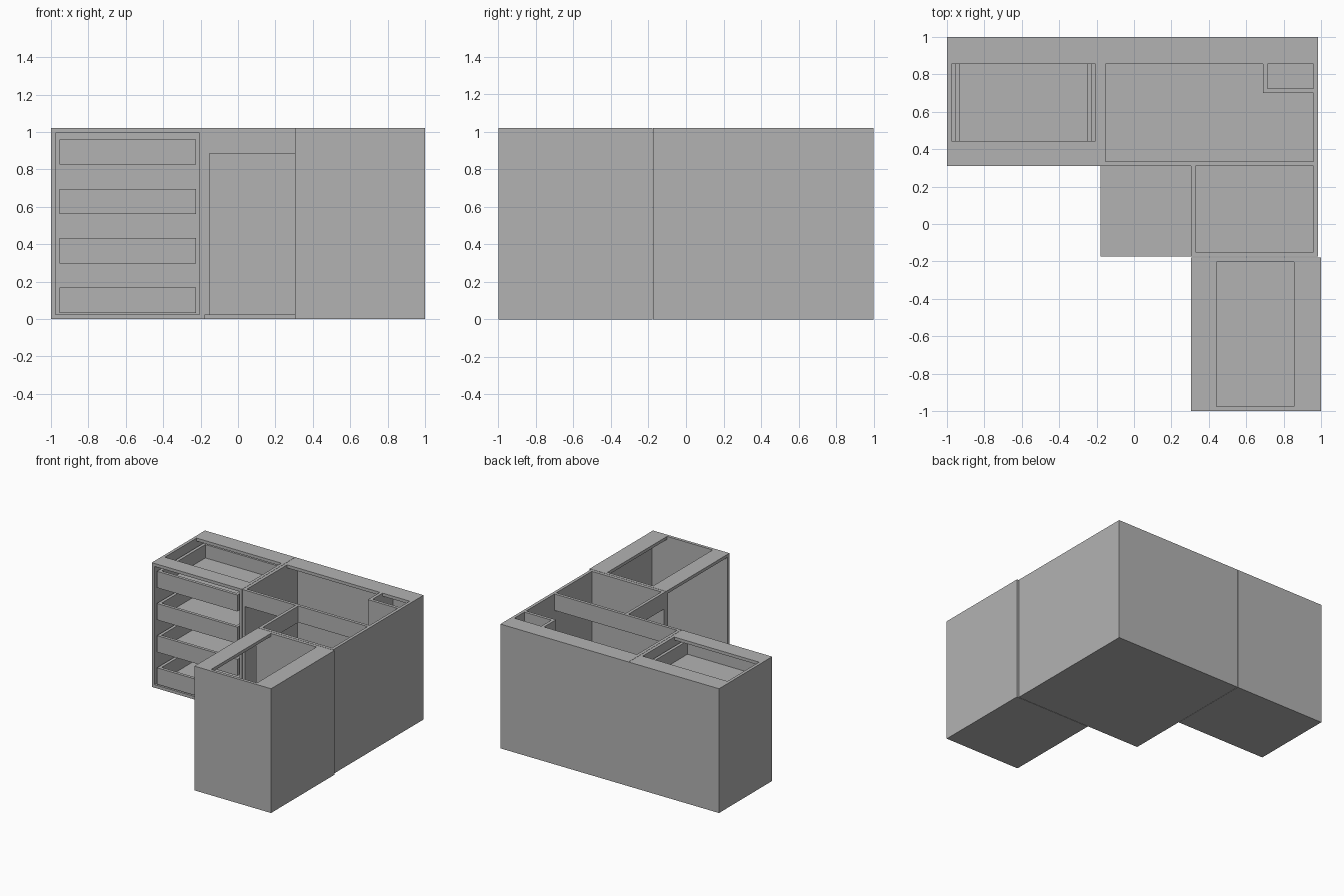
import bpy

if "Cube" in bpy.data.objects:
    bpy.data.objects.remove(bpy.data.objects["Cube"], do_unlink=True)

grey = bpy.data.materials.new("cabinet_grey")
grey.use_nodes = True
colour = (0.45, 0.45, 0.45, 1)
grey.diffuse_color = colour
grey.node_tree.nodes["Principled BSDF"].inputs["Base Color"].default_value = colour

T = 0.025       # board thickness
B = 0.01        # back panel thickness
H = 1.02        # cabinet height
R = 0.135       # rail width


def board(name, x, y, z):
    """Flat board spanning the three (low, high) ranges."""
    bpy.ops.mesh.primitive_cube_add(size=1, location=[sum(r) / 2 for r in (x, y, z)])
    ob = bpy.context.object
    ob.name = name
    ob.scale = [r[1] - r[0] for r in (x, y, z)]
    bpy.ops.object.transform_apply(location=False, rotation=False, scale=True)
    ob.data.materials.append(grey)
    return ob


full = (0, H)
floor = (0, T)
top = (H - T, H)
side = (T, H)
apron = (H - R, H)

# Drawer cabinet: opens to the front
x0, x1, y0, y1 = -1, -0.18, 0.31, 0.99
inner = (x0 + T, x1 - T)
board("drawer_cabinet_floor", (x0, x1), (y0, y1), floor)
board("drawer_cabinet_right_side", (x0, x0 + T), (y0, y1), side)
board("drawer_cabinet_left_side", (x1 - T, x1), (y0, y1), side)
board("drawer_cabinet_front_rail", inner, (y0, y0 + R), top)
board("drawer_cabinet_back_rail", inner, (y1 - R, y1), top)
board("drawer_cabinet_back", (x0, x1), (y1, y1 + B), full)

# Four open drawer boxes
dx0, dx1, dy0, dy1 = -0.955, -0.225, y0 + 0.003, 0.93
for i in range(4):
    z = 0.033 + i * 0.264
    wall = (z, z + R)
    name = f"drawer_{i + 1}"
    board(name + "_front", (dx0, dx1), (dy0, dy0 + T), wall)
    board(name + "_back", (dx0, dx1), (dy1 - T, dy1), wall)
    board(name + "_right_side", (dx0, dx0 + T), (dy0 + T, dy1 - T), wall)
    board(name + "_left_side", (dx1 - T, dx1), (dy0 + T, dy1 - T), wall)
    board(name + "_bottom", (dx0 + T, dx1 - T), (dy0 + T, dy1 - T), (z, z + T))

# Side wing cabinet: opens toward the inside of the corner
wx0, wx1, wy0, wy1 = 0.305, 0.99, -1, -0.178
inner = (wy0 + T, wy1 - T)
board("wing_floor", (wx0, wx1), (wy0, wy1), floor)
board("wing_front_side", (wx0, wx1), (wy0, wy0 + T), side)
board("wing_rear_side", (wx0, wx1), (wy1 - T, wy1), side)
board("wing_inner_rail", (wx0, wx0 + R), inner, top)
board("wing_outer_rail", (wx1 - R, wx1), inner, top)
board("wing_back", (wx1, wx1 + B), (wy0, wy1), full)

# Corner cabinet: square floor, L-shaped body
cx0, cx1, cy0, cy1 = -0.178, 0.985, -0.175, 0.99
board("corner_floor", (cx0, cx1), (cy0, cy1), floor)
board("corner_right_side", (cx0, cx0 + T), (y0, cy1), side)
board("corner_front_side", (wx0, cx1), (cy0, cy0 + T), side)
board("corner_left_side", (cx1 - T, cx1), (cy0 + T, cy1), side)
board("corner_cross_apron", (cx0 + T, cx1 - T), (y0, y0 + T), apron)
board("corner_inner_apron", (wx0, wx0 + T), (cy0 + T, y0), apron)
board("corner_back_rail", (cx0 + T, cx1 - T), (cy1 - R, cy1), top)
board("corner_back", (cx0, cx1), (cy1, cy1 + B), full)

# Pipe shaft in the rear corner, running up beside the back rail
sx, sy = 0.69, 0.70
board("shaft_front", (sx, cx1 - T), (sy, sy + T), side)
board("shaft_side", (sx, sx + T), (sy + T, cy1 - R), side)
board("shaft_side_rear", (sx, sx + T), (cy1 - R, cy1), (T, H - T))
